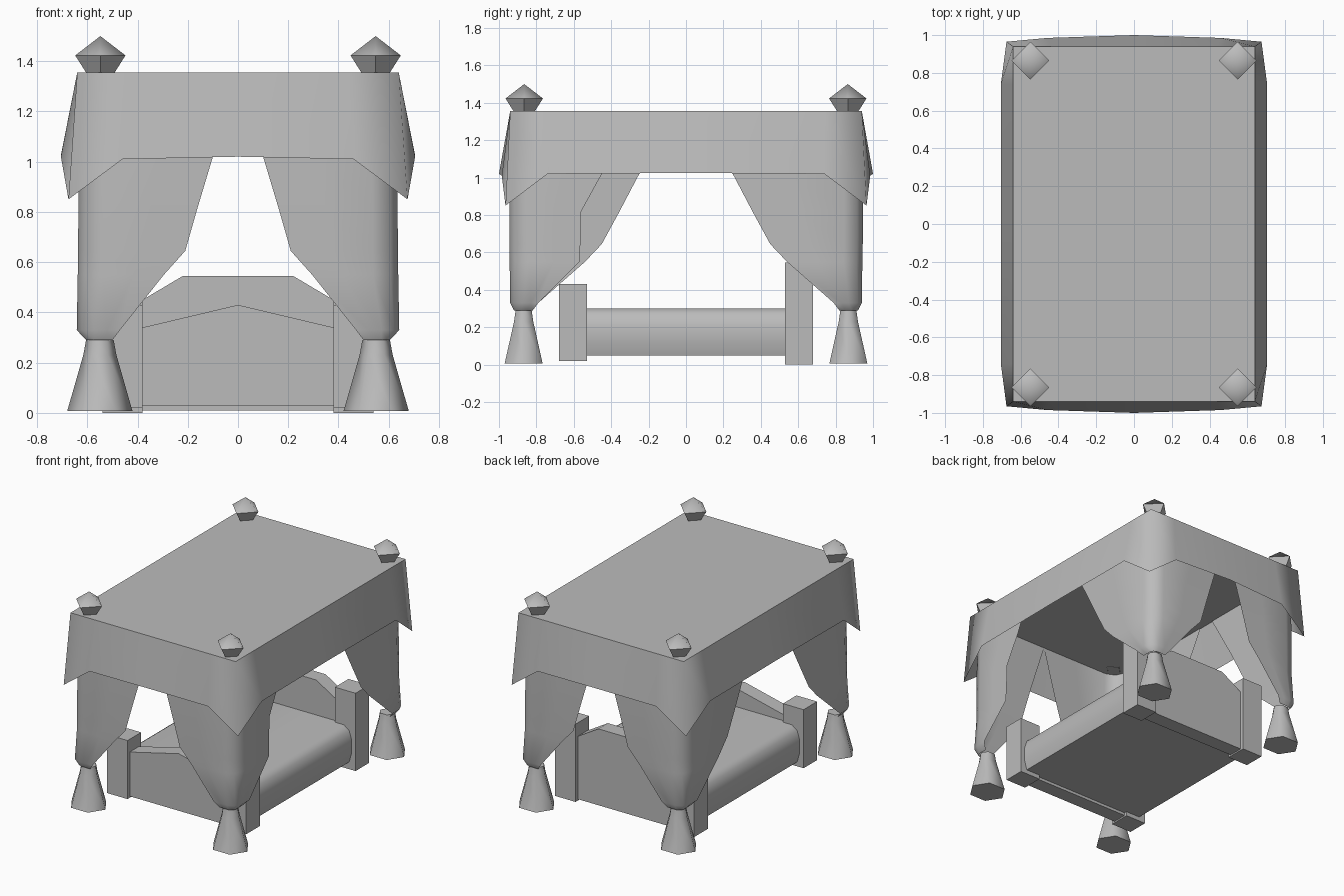
import bpy, bmesh, math

cube = bpy.data.objects.get("Cube")
if cube:
    bpy.data.objects.remove(cube)

GREY = (0.5, 0.5, 0.5, 1)
mat = bpy.data.materials.new("plain grey")
mat.use_nodes = True
mat.diffuse_color = GREY
mat.node_tree.nodes["Principled BSDF"].inputs["Base Color"].default_value = GREY


def finish(name, bm, smooth=False, outward=True):
    if outward:
        bmesh.ops.recalc_face_normals(bm, faces=bm.faces)
    for f in bm.faces:
        f.smooth = smooth
    me = bpy.data.meshes.new(name)
    bm.to_mesh(me)
    bm.free()
    me.materials.append(mat)
    ob = bpy.data.objects.new(name, me)
    bpy.context.collection.objects.link(ob)
    return ob


def prism(name, outline, place, lo, hi):
    """Extrude a 2D outline between two depths; place maps (u, v, d) to 3D."""
    bm = bmesh.new()
    a = [bm.verts.new(place(u, v, lo)) for u, v in outline]
    b = [bm.verts.new(place(u, v, hi)) for u, v in outline]
    bm.faces.new(a)
    bm.faces.new(b[::-1])
    n = len(a)
    for i in range(n):
        j = (i + 1) % n
        bm.faces.new((a[i], a[j], b[j], b[i]))
    return finish(name, bm)


def smooth_edges(ob, degrees):
    bpy.ops.object.select_all(action='DESELECT')
    ob.select_set(True)
    bpy.context.view_layer.objects.active = ob
    bpy.ops.object.shade_smooth_by_angle(angle=math.radians(degrees))


def loft(name, rows, closed=False, flip=False):
    """Skin a sheet through rows of points."""
    bm = bmesh.new()
    rings = [[bm.verts.new(p) for p in row] for row in rows]
    n = len(rings[0])
    for r, s in zip(rings, rings[1:]):
        for i in range(n if closed else n - 1):
            j = (i + 1) % n
            q = (r[i], s[i], s[j], r[j])
            bm.faces.new(q[::-1] if flip else q)
    return bm, rings


def xz(u, v, d):
    return (u, d, v)


def lathe(name, x, y, profile, sides, squash=1.0):
    """Stack polygon rings given as (radius, height), with capped ends."""
    rows = [[(x + r * math.cos(math.tau * i / sides),
              y + squash * r * math.sin(math.tau * i / sides), z)
             for i in range(sides)] for r, z in profile]
    bm, rings = loft(name, rows, closed=True)
    bm.faces.new(rings[0])
    bm.faces.new(rings[-1])
    bmesh.ops.remove_doubles(bm, verts=bm.verts, dist=0.0005)
    smooth_edges(finish(name, bm, True), 65)


# Bed frame: corner posts, peaked footboard, chamfered headboard
for side, sx in (("left", 1), ("right", -1)):
    square = [(0.38 * sx, 0), (0.54 * sx, 0), (0.54 * sx, 1), (0.38 * sx, 1)]
    for end, y, lo, hi in (("front", -0.68, 0.02, 0.43), ("back", 0.53, 0.0, 0.545)):
        prism(f"{end}_{side}_bed_post", [(u, lo + v * (hi - lo)) for u, v in square],
              xz, y, y + 0.15)
prism("footboard", [(-0.38, 0.03), (0.38, 0.03), (0.38, 0.34), (0, 0.43), (-0.38, 0.34)],
      xz, -0.655, -0.55)
prism("headboard", [(-0.38, 0.01), (0.38, 0.01), (0.38, 0.45), (0.22, 0.545),
                    (-0.22, 0.545), (-0.38, 0.45)], xz, 0.55, 0.655)

# Mattress with rounded sides
half = [(0.49, 0.05), (0.51, 0.12), (0.51, 0.21), (0.49, 0.27), (0.45, 0.3)]
mattress = prism("mattress", half + [(-u, v) for u, v in half[::-1]], xz, -0.55, 0.55)
smooth_edges(mattress, 50)

# Canopy roof and flared valance with drooping corners
W, D, TOP = 0.64, 0.94, 1.355
bm = bmesh.new()
bm.faces.new([bm.verts.new((x, y, TOP))
              for x, y in ((-W, -D), (W, -D), (W, D), (-W, D))])
finish("canopy_roof", bm, outward=False)

quarter = [((0, -D), (0, -1.0, 1.02)), ((0.44, -D), (0.46, -0.985, 1.01)),
           ((W, -D), (0.675, -0.965, 0.85)), ((W, -0.74), (0.705, -0.74, 1.02)),
           ((W, 0), (0.705, 0, 1.025))]
hem = quarter + [((x, -y), (a, -b, c)) for (x, y), (a, b, c) in quarter[-2::-1]]
hem += [((-x, y), (-a, b, c)) for (x, y), (a, b, c) in hem[-2:0:-1]]
bm, _ = loft("valance", [[(x, y, TOP) for (x, y), _ in hem], [p for _, p in hem]],
             closed=True)
finish("valance", bm, True, outward=False)

# Curtains: each row is height, front edge x, side edge y, corner x, corner y, rounding
ROWS = [(1.35, 0.0, 0.06, 0.63, 0.935, 0.1),
        (1.02, 0.1, 0.25, 0.632, 0.945, 0.1),
        (0.82, 0.16, 0.355, 0.635, 0.945, 0.1),
        (0.645, 0.21, 0.45, 0.637, 0.945, 0.1),
        (0.55, 0.295, 0.54, 0.638, 0.943, 0.1),
        (0.33, 0.47, 0.79, 0.642, 0.94, 0.07),
        (0.29, 0.5, 0.82, 0.605, 0.92, 0.035)]
GATHERED = [0.3, 0.45, 0.56, 0.565, 0.57, 0.79, 0.82]


def curtain(name, sx, sy, rows):
    sheet = []
    for z, a, b, x, y, r in rows:
        path = [(a, y), ((a + x - r) / 2, y), (x - r, y), (x - r * 0.3, y - r * 0.3),
                (x, y - r), (x, (b + y - r) / 2), (x, b)]
        sheet.append([(sx * u, sy * v, z) for u, v in path])
    bm, _ = loft(name, sheet, flip=(sx * sy > 0))
    finish(name, bm, True, outward=False)


for side, sx in (("left", 1), ("right", -1)):
    for end, sy in (("front", -1), ("back", 1)):
        rows = ROWS
        if (sx, sy) == (1, -1):
            rows = [(r[0], r[1], g, *r[3:]) for r, g in zip(ROWS, GATHERED)]
        curtain(f"{end}_{side}_curtain", sx, sy, rows)
        # Flared curtain tail below the tie, and finial on the roof corner
        lathe(f"{end}_{side}_curtain_tail", sx * 0.55, sy * 0.868,
              [(0.055, 0.29), (0.066, 0.23), (0.13, 0.007)], 6, 0.9)
        lathe(f"{end}_{side}_finial", sx * 0.548, sy * 0.865,
              [(0.055, 1.352), (0.1, 1.423), (0, 1.5)], 4)
